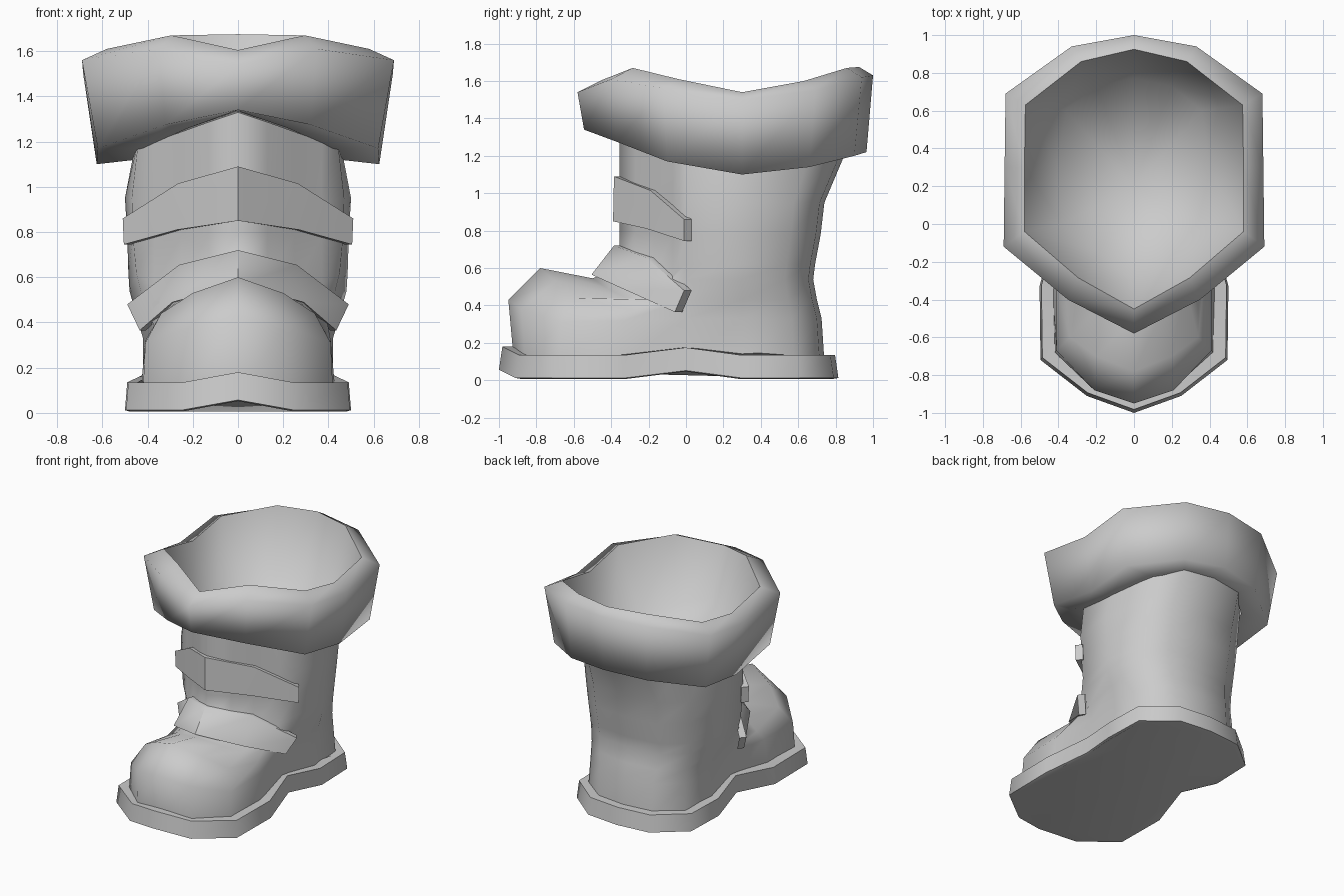
import bpy, bmesh, math

if "Cube" in bpy.data.objects:
    bpy.data.objects.remove(bpy.data.objects["Cube"])

def full(half):
    """Mirror a front-to-back half outline into a closed ring."""
    return half + [(-x, y, z) for x, y, z in half[-2:0:-1]]

def finish(name, bm, angle):
    me = bpy.data.meshes.new(name)
    bm.to_mesh(me)
    bm.free()
    ob = bpy.data.objects.new(name, me)
    bpy.context.collection.objects.link(ob)
    bpy.ops.object.select_all(action='DESELECT')
    bpy.context.view_layer.objects.active = ob
    ob.select_set(True)
    bpy.ops.object.shade_smooth_by_angle(angle=math.radians(angle))
    return ob

def loft(name, halves, cap_start=False, cap_end=False, tip=None, angle=60):
    """Skin a stack of mirrored rings, optionally capped or closed to a point."""
    bm = bmesh.new()
    rings = [[bm.verts.new(p) for p in full(h)] for h in halves]
    n = len(rings[0])
    for a, b in zip(rings, rings[1:]):
        for i in range(n):
            j = (i + 1) % n
            bm.faces.new((a[i], a[j], b[j], b[i]))
    if cap_start:
        bm.faces.new(rings[0][::-1])
    if cap_end:
        bm.faces.new(rings[-1])
    if tip:
        t = bm.verts.new(tip)
        for i in range(n):
            bm.faces.new((rings[-1][i], rings[-1][(i + 1) % n], t))
    return finish(name, bm, angle)

# Sole: waisted outline, lifted slightly at the toe tip and the waist
outline = [(0, -1.0), (.25, -.91), (.495, -.72), (.50, -.33), (.415, 0),
           (.48, .3), (.47, .61), (.25, .79), (0, .815)]
lift = [.045, 0, 0, 0, .04, 0, 0, 0, 0]

def sole_ring(z, s):
    return [(x * s, (y + .09) * s - .09, z + l) for (x, y), l in zip(outline, lift)]

loft("sole", [sole_ring(.007, .965), sole_ring(.012, 1), sole_ring(.135, .98),
              sole_ring(.135, .90)], cap_start=True, cap_end=True)

# Boot body: front columns per ring, then waist width, heel width, heel y, heel z
def body_ring(front, waist, width, back, z, corner=.85):
    return front + [(waist, 0, z), (width, .3, z), (width * corner, back * .78, z),
                    (width * .52, back - .025, z), (0, back, z)]

def shaft_front(z0, z3):
    xy = [(0, -.355), (.13, -.27), (.25, -.17), (.37, -.07)]
    return [(x, y, z0 + (z3 - z0) * i / 3) for i, (x, y) in enumerate(xy)]

loft("boot_body", [
    body_ring([(0, -.92, .1), (.22, -.86, .1), (.42, -.68, .1), (.43, -.35, .1)],
              .37, .42, .74, .1, .95),
    body_ring([(0, -.95, .43), (.21, -.88, .38), (.41, -.67, .31), (.41, -.33, .32)],
              .37, .42, .725, .33, .92),
    body_ring([(0, -.78, .60), (.2, -.70, .53), (.34, -.6, .44), (.37, -.3, .38)],
              .39, .45, .70, .43, .87),
    body_ring([(0, -.5, .545), (.17, -.42, .49), (.27, -.32, .44), (.34, -.17, .43)],
              .43, .48, .68, .54),
    body_ring(shaft_front(.6, .56), .45, .485, .69, .62),
    body_ring(shaft_front(.8, .78), .465, .49, .72, .78),
    body_ring(shaft_front(1.0, .93), .47, .50, .74, .95),
    body_ring(shaft_front(1.33, 1.2), .44, .45, .85, 1.21),
], cap_start=True, angle=75)

# Flared cuff: underside, outer wall, rolled lip, inner bowl
loft("cuff", [
    [(0, -.34, 1.335), (.22, -.19, 1.26), (.42, -.02, 1.17), (.45, .3, 1.12),
     (.39, .66, 1.14), (.22, .8, 1.18), (0, .83, 1.19)],
    [(0, -.545, 1.34), (.32, -.37, 1.275), (.62, -.10, 1.17), (.625, .3, 1.10),
     (.62, .66, 1.14), (.31, .90, 1.20), (0, .965, 1.22)],
    [(0, -.58, 1.54), (.35, -.40, 1.61), (.69, -.12, 1.56), (.685, .3, 1.50),
     (.68, .69, 1.55), (.33, .94, 1.62), (0, 1.0, 1.63)],
    [(0, -.45, 1.605), (.295, -.285, 1.67), (.58, -.04, 1.61), (.58, .3, 1.54),
     (.575, .63, 1.60), (.28, .86, 1.67), (0, .925, 1.675)],
    [(0, -.30, 1.27), (.19, -.15, 1.22), (.38, 0, 1.16), (.40, .3, 1.13),
     (.36, .6, 1.15), (.20, .73, 1.2), (0, .77, 1.2)],
], tip=(0, .2, 1.04), angle=86)

# Straps: mirrored ribbons with a box section, wrapped over the front
def strap(name, top, bottom, inset=.04):
    bm = bmesh.new()
    def row(half, depth):
        inner = [(x * (1 - depth * 1.6), y + depth, z) for x, y, z in half]
        return [bm.verts.new(p) for p in [(-x, y, z) for x, y, z in inner[:0:-1]] + inner]
    rows = [row(bottom, 0), row(top, 0), row(top, inset), row(bottom, inset)]
    for a, b in zip(rows, rows[1:] + rows[:1]):
        for i in range(len(a) - 1):
            bm.faces.new((a[i], a[i + 1], b[i + 1], b[i]))
    bm.faces.new([r[0] for r in rows])
    bm.faces.new([r[-1] for r in rows[::-1]])
    finish(name, bm, 60)

strap("upper_strap",
      [(0, -.385, 1.09), (.265, -.19, 1.015), (.51, -.01, .86)],
      [(0, -.39, .85), (.27, -.21, .81), (.505, -.01, .745)])
strap("lower_strap",
      [(0, -.385, .72), (.26, -.21, .655), (.49, -.01, .48)],
      [(0, -.505, .565), (.29, -.34, .49), (.435, -.06, .365)])
